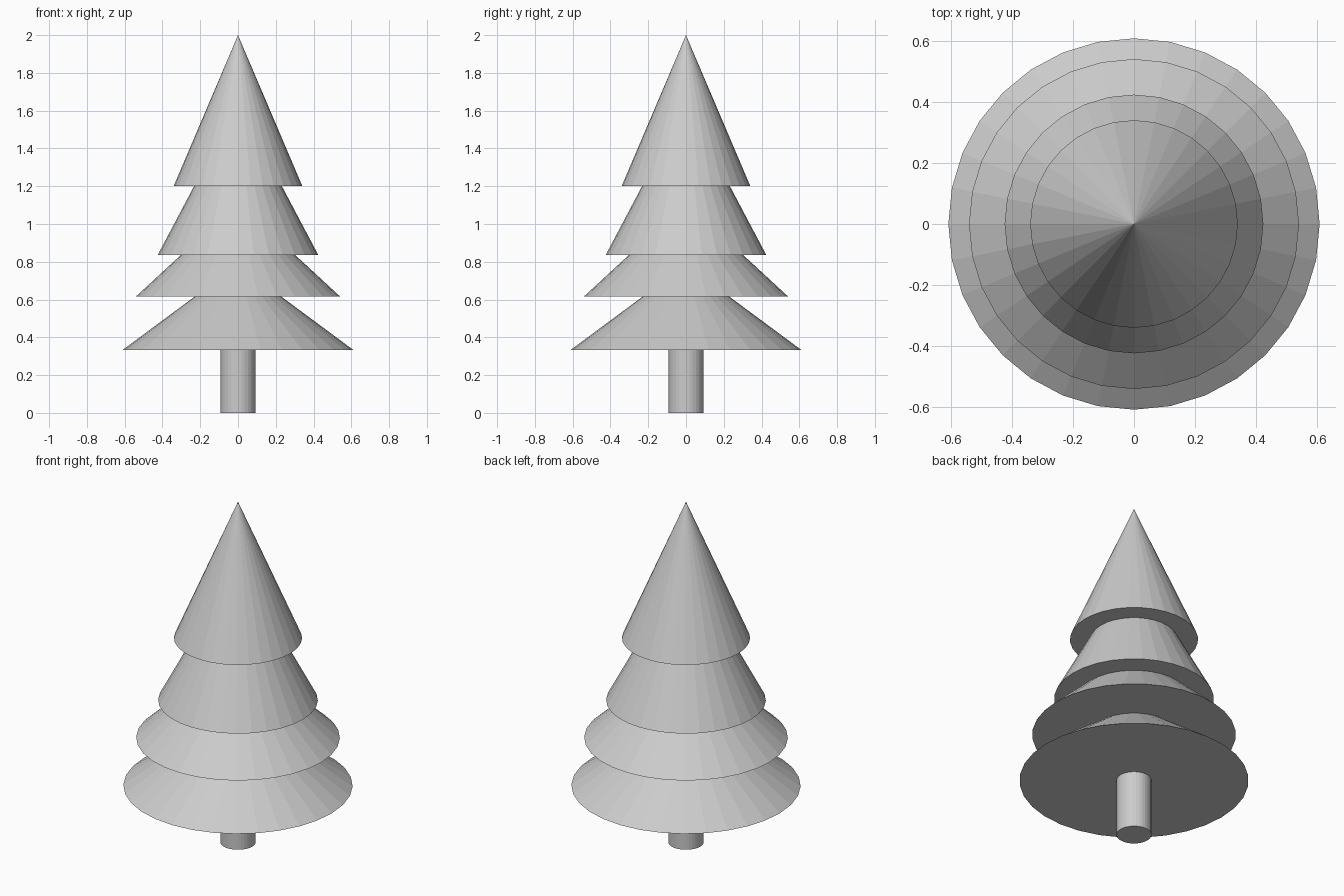
import bpy

if "Cube" in bpy.data.objects:
    bpy.data.objects.remove(bpy.data.objects["Cube"])

SIDES = 32


def cone(name, r_bottom, r_top, z_bottom, z_top):
    bpy.ops.mesh.primitive_cone_add(
        vertices=SIDES, radius1=r_bottom, radius2=r_top,
        depth=z_top - z_bottom, location=(0, 0, (z_bottom + z_top) / 2))
    bpy.context.object.name = name


# Trunk, reaching slightly into the lowest foliage tier
cone("trunk", 0.093, 0.093, 0.0, 0.40)

# Foliage tiers: base radius, base height, apex height
tiers = [
    (0.61, 0.334, 0.785),
    (0.542, 0.615, 1.115),
    (0.425, 0.836, 1.64),
    (0.341, 1.20, 2.0),
]
for i, (radius, base, apex) in enumerate(tiers, 1):
    cone(f"foliage_tier_{i}", radius, 0.0, base, apex)
